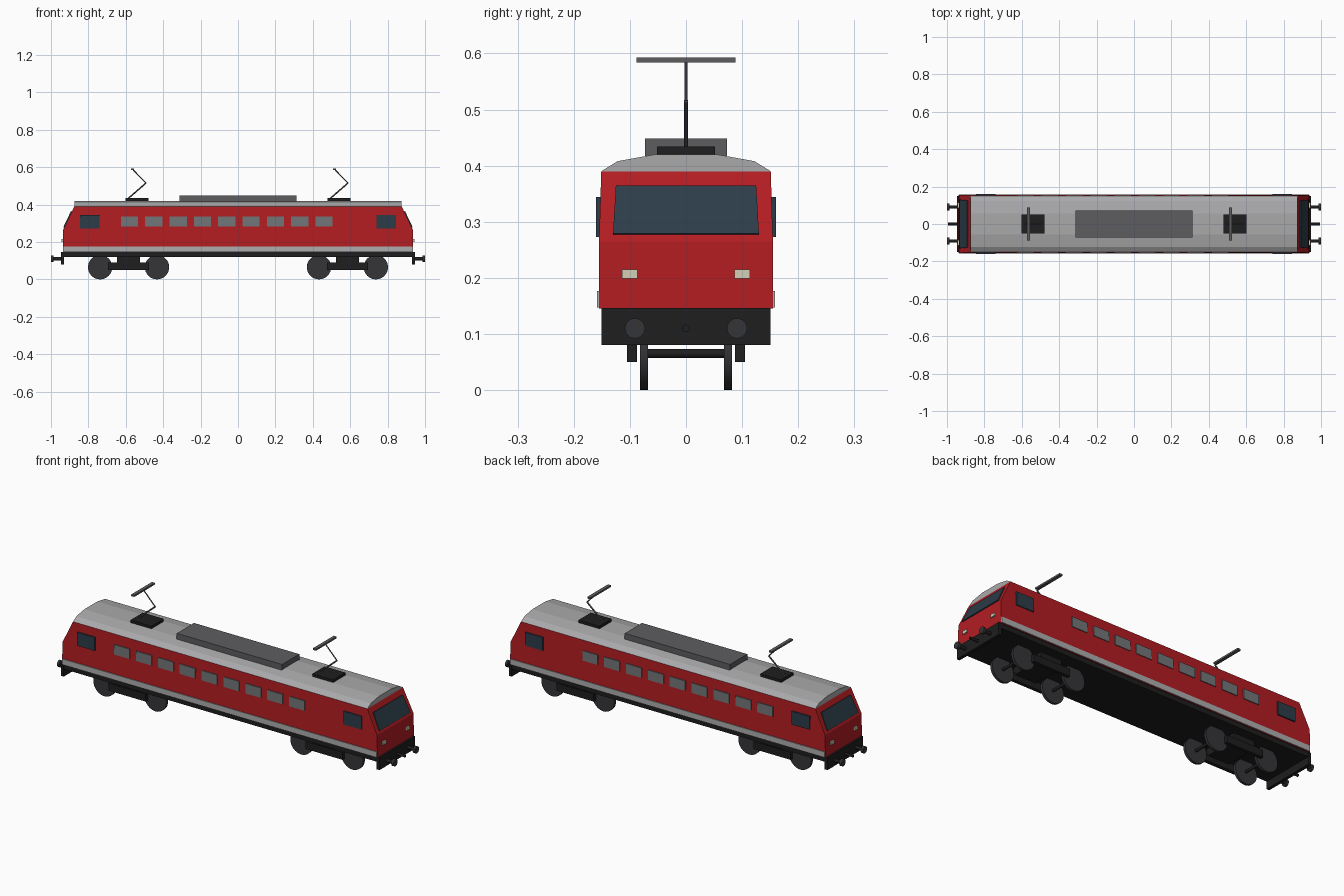
import bpy, bmesh, math
from mathutils import Vector

if "Cube" in bpy.data.objects:
    bpy.data.objects.remove(bpy.data.objects["Cube"])


def mat(name, r, g, b):
    m = bpy.data.materials.new(name)
    m.diffuse_color = (r, g, b, 1)
    m.use_nodes = True
    m.node_tree.nodes["Principled BSDF"].inputs["Base Color"].default_value = m.diffuse_color
    return m


RED = mat("red_paint", 0.45, 0.012, 0.016)
ROOF = mat("roof_grey", 0.40, 0.40, 0.41)
STRIPE = mat("stripe_grey", 0.42, 0.42, 0.43)
PANE = mat("window_grey", 0.17, 0.18, 0.19)
GLASS = mat("dark_glass", 0.025, 0.045, 0.065)
DARK = mat("dark_frame", 0.013, 0.013, 0.013)
WHEEL = mat("wheel_steel", 0.035, 0.035, 0.04)
METAL = mat("roof_metal", 0.11, 0.11, 0.12)
LAMP = mat("lamp", 0.65, 0.62, 0.48)


def finish(name, bm, material):
    bmesh.ops.recalc_face_normals(bm, faces=bm.faces)
    me = bpy.data.meshes.new(name)
    bm.to_mesh(me)
    bm.free()
    ob = bpy.data.objects.new(name, me)
    bpy.context.collection.objects.link(ob)
    me.materials.append(material)
    return ob


def box(name, x, y, z, material):
    """Box from (min, max) ranges."""
    bm = bmesh.new()
    bmesh.ops.create_cube(bm, size=1)
    for v in bm.verts:
        v.co = [r[0] + (c + 0.5) * (r[1] - r[0]) for c, r in zip(v.co, (x, y, z))]
    return finish(name, bm, material)


def rod(name, a, b, radius, material, sides=24):
    """Cylinder between two points."""
    a, b = Vector(a), Vector(b)
    bm = bmesh.new()
    bmesh.ops.create_cone(bm, cap_ends=True, segments=sides, radius1=radius,
                          radius2=radius, depth=(b - a).length)
    ob = finish(name, bm, material)
    for p in ob.data.polygons:
        p.use_smooth = len(p.vertices) == 4 and sides > 8
    ob.location = (a + b) / 2
    ob.rotation_euler = (b - a).to_track_quat('Z', 'Y').to_euler()
    return ob


def loft(name, ring_a, ring_b, material):
    """Solid joining two matching outlines."""
    bm = bmesh.new()
    a = [bm.verts.new(p) for p in ring_a]
    b = [bm.verts.new(p) for p in ring_b]
    bm.faces.new(a)
    bm.faces.new(b)
    for i in range(len(a)):
        j = (i + 1) % len(a)
        bm.faces.new((a[i], a[j], b[j], b[i]))
    return finish(name, bm, material)


# Body shell: side outline with raked cab fronts, slightly narrower at the top
half = [(0.937, 0.145, 0.155), (0.935, 0.265, 0.155), (0.875, 0.39, 0.151)]
outline = half + [(-x, z, w) for x, z, w in reversed(half)]
loft("body", [(x, -w, z) for x, z, w in outline],
     [(x, w, z) for x, z, w in outline], RED)

# Faceted roof
arc = [(0.151, 0.39), (0.122, 0.408), (0.055, 0.42)]
arc += [(-y, z) for y, z in reversed(arc)]
loft("roof", [(-0.875, y, z) for y, z in arc], [(0.875, y, z) for y, z in arc], ROOF)
box("roof_equipment", (-0.313, 0.313), (-0.073, 0.073), (0.415, 0.448), METAL)

# Underframe
box("underframe", (-0.935, 0.935), (-0.15, 0.15), (0.12, 0.146), DARK)

# Side stripes and windows
for s, side in ((-1, "front"), (1, "back")):
    def span(a, b):
        return tuple(sorted((s * a, s * b)))
    box(f"{side}_stripe", (-0.935, 0.935), span(0.15, 0.159), (0.147, 0.177), STRIPE)
    for i in range(9):
        x = -0.58 + 0.13 * i
        box(f"{side}_window_{i + 1}", (x - 0.046, x + 0.046), span(0.15, 0.158),
            (0.283, 0.336), PANE)
    for e in (-1, 1):
        box(f"{side}_cab_window", tuple(sorted((e * 0.74, e * 0.845))),
            span(0.148, 0.16), (0.273, 0.344), GLASS)

# Cab ends
for e, end in ((-1, "left"), (1, "right")):
    def xs(a, b):
        return tuple(sorted((e * a, e * b)))
    # Windscreen lying on the raked front
    pane = [(0.929, -0.13, 0.277), (0.929, 0.13, 0.277),
            (0.888, 0.125, 0.363), (0.888, -0.125, 0.363)]
    loft(f"{end}_windscreen", [(e * (x + 0.005), y, z + 0.002) for x, y, z in pane],
         [(e * (x - 0.006), y, z - 0.002) for x, y, z in pane], GLASS)
    box(f"{end}_buffer_beam", xs(0.93, 0.947), (-0.151, 0.151), (0.08, 0.146), DARK)
    rod(f"{end}_coupler", (e * 0.94, 0, 0.11), (e * 0.995, 0, 0.11), 0.007, DARK, 12)
    for s in (-1, 1):
        y = s * 0.1
        box(f"{end}_headlight", xs(0.93, 0.943), (y - 0.014, y + 0.014),
            (0.199, 0.215), LAMP)
        y = s * 0.091
        rod(f"{end}_buffer_stem", (e * 0.94, y, 0.11), (e * 0.99, y, 0.11), 0.009, DARK, 16)
        rod(f"{end}_buffer_head", (e * 0.987, y, 0.11), (e, y, 0.11), 0.018, WHEEL)

# Bogies
for c, end in ((-0.585, "left"), (0.585, "right")):
    box(f"{end}_bogie_bolster", (c - 0.062, c + 0.062), (-0.1, 0.1), (0.08, 0.122), DARK)
    for s in (-1, 1):
        box(f"{end}_bogie_side_frame", (c - 0.11, c + 0.11),
            tuple(sorted((s * 0.087, s * 0.105))), (0.05, 0.09), DARK)
    for d in (-0.152, 0.152):
        x = c + d
        rod(f"{end}_axle", (x, -0.08, 0.065), (x, 0.08, 0.065), 0.008, DARK, 12)
        for s in (-1, 1):
            rod(f"{end}_wheel", (x, s * 0.068, 0.065), (x, s * 0.082, 0.065),
                0.065, WHEEL, 32)

# Pantographs, both facing the same way
for c, end in ((-0.54, "left"), (0.54, "right")):
    foot, knee, top = (c - 0.05, 0, 0.43), (c + 0.048, 0, 0.515), (c - 0.023, 0, 0.588)
    box(f"{end}_pantograph_base", (c - 0.062, c + 0.062), (-0.052, 0.052),
        (0.415, 0.434), DARK)
    rod(f"{end}_pantograph_lower_arm", foot, knee, 0.004, METAL, 8)
    rod(f"{end}_pantograph_upper_arm", knee, top, 0.003, METAL, 8)
    box(f"{end}_pantograph_head", (c - 0.033, c - 0.015), (-0.088, 0.088),
        (0.584, 0.593), METAL)
